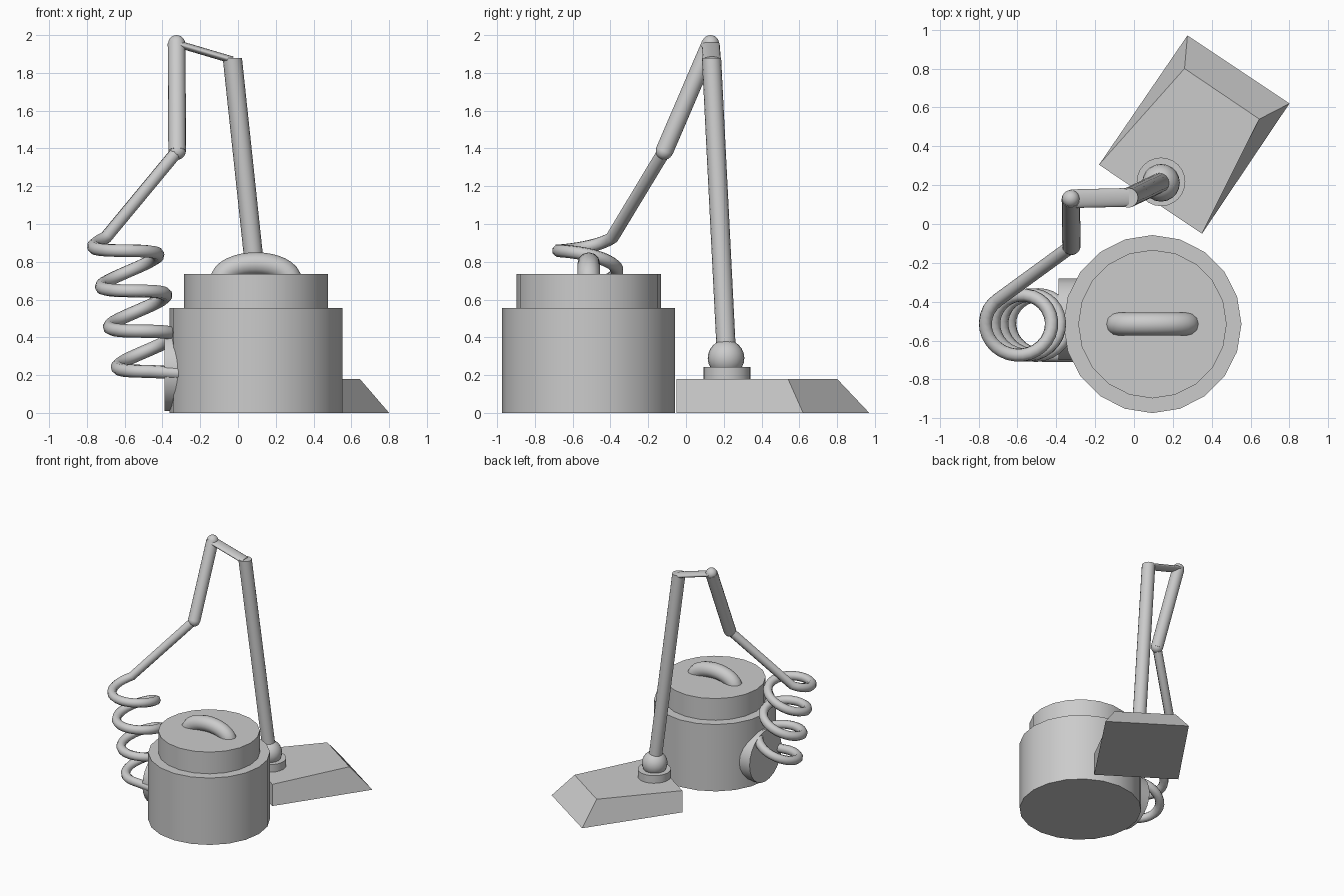
import bpy, bmesh, math
from math import sin, cos, pi
from mathutils import Vector

if "Cube" in bpy.data.objects:
    bpy.data.objects.remove(bpy.data.objects["Cube"])


def finish(obj, name, angle=40):
    obj.name = name
    bpy.ops.object.select_all(action='DESELECT')
    obj.select_set(True)
    bpy.context.view_layer.objects.active = obj
    bpy.ops.object.shade_smooth_by_angle(angle=math.radians(angle))
    return obj


def rod(name, a, b, r, sides=16, flat=None, r2=None):
    """Cylinder from a to b; flat = (direction, factor) squashes the section."""
    a, b = Vector(a), Vector(b)
    d = b - a
    bpy.ops.mesh.primitive_cylinder_add(vertices=sides, radius=r, depth=d.length)
    obj = bpy.context.object
    obj.rotation_mode = 'QUATERNION'
    obj.rotation_quaternion = d.to_track_quat('Z', 'Y')
    obj.location = (a + b) / 2
    if flat:
        obj.scale.y = flat
    return finish(obj, name)


def ball(name, loc, r):
    bpy.ops.mesh.primitive_uv_sphere_add(segments=20, ring_count=12, radius=r, location=loc)
    return finish(bpy.context.object, name)


def tube(name, pts, r, res=2):
    """Round tube swept along a path."""
    cu = bpy.data.curves.new(name, 'CURVE')
    cu.dimensions = '3D'
    cu.bevel_depth = r
    cu.bevel_resolution = res
    cu.use_fill_caps = True
    sp = cu.splines.new('POLY')
    sp.points.add(len(pts) - 1)
    for p, co in zip(sp.points, pts):
        p.co = (*co, 1)
    obj = bpy.data.objects.new(name, cu)
    bpy.context.collection.objects.link(obj)
    bpy.ops.object.select_all(action='DESELECT')
    obj.select_set(True)
    bpy.context.view_layer.objects.active = obj
    bpy.ops.object.convert(target='MESH')
    return finish(bpy.context.object, name, 65)


# Canister body and lid
CX, CY = 0.095, -0.515
rod("canister_body", (CX, CY, 0), (CX, CY, 0.555), 0.458, 20)
rod("canister_lid", (CX, CY, 0.55), (CX, CY, 0.735), 0.382, 20)

# Carry handle arched over the lid
tube("carry_handle", [(CX + 0.183 * cos(pi * i / 16), CY, 0.70 + 0.09 * sin(pi * i / 16))
                      for i in range(17)], 0.06, 4)

# Hose inlet collar on the canister side
rod("hose_inlet", (-0.388, -0.49, 0.22), (-0.2, -0.49, 0.22), 0.21, 24)

# Coiled hose: tilted helix from the upper pipe down to the inlet
knee = Vector((-0.322, -0.115, 1.385))
path = [knee]
start, end = math.radians(124), math.radians(270 + 360 * 3)
for i in range(97):
    a = start + (end - start) * i / 96
    t = (a - pi) / (2 * pi)
    path.append(Vector((-0.605 + 0.042 * t + 0.16 * cos(a), -0.52 + 0.155 * sin(a),
                        0.912 - 0.213 * t + 0.032 * cos(a))))
path.append(Vector((-0.3, path[-1].y, path[-1].z - 0.01)))
tube("coiled_hose", path, 0.035)

# Jointed upper pipe
elbow = Vector((-0.325, 0.13, 1.955))
ball("knee_joint", knee, 0.045)
rod("drop_pipe", knee, elbow, 0.047)
ball("elbow_joint", elbow, 0.045)
rod("cross_pipe", elbow, (-0.03, 0.137, 1.868), 0.048, flat=0.4)

# Wand with level-cut top, swivel ball and collar
bm = bmesh.new()
rings = []
for c in (Vector((0.139, 0.215, 0.29)), Vector((-0.03, 0.135, 1.88))):
    rings.append([bm.verts.new(c + Vector((0.051 * cos(2 * pi * k / 16),
                                           0.051 * sin(2 * pi * k / 16), 0)))
                  for k in range(16)])
for k in range(16):
    j = (k + 1) % 16
    bm.faces.new((rings[0][k], rings[0][j], rings[1][j], rings[1][k]))
bm.faces.new(rings[0][::-1])
bm.faces.new(rings[1])
me = bpy.data.meshes.new("wand")
bm.to_mesh(me)
bm.free()
wand = bpy.data.objects.new("wand", me)
bpy.context.collection.objects.link(wand)
finish(wand, "wand")
ball("swivel_ball", (0.139, 0.212, 0.29), 0.097)
rod("swivel_collar", (0.139, 0.217, 0.17), (0.139, 0.217, 0.243), 0.125, 24)

# Floor head: slab with a sloped front edge
low = [(-0.18, 0.305), (0.35, -0.05), (0.80, 0.62), (0.275, 0.97)]
top = [(-0.18, 0.305), (0.35, -0.05), (0.645, 0.54), (0.26, 0.80)]
me = bpy.data.meshes.new("floor_head")
me.from_pydata([(x, y, 0) for x, y in low] + [(x, y, 0.18) for x, y in top], [],
               [(3, 2, 1, 0), (4, 5, 6, 7)] +
               [(k, (k + 1) % 4, (k + 1) % 4 + 4, k + 4) for k in range(4)])
bpy.context.collection.objects.link(bpy.data.objects.new("floor_head", me))
